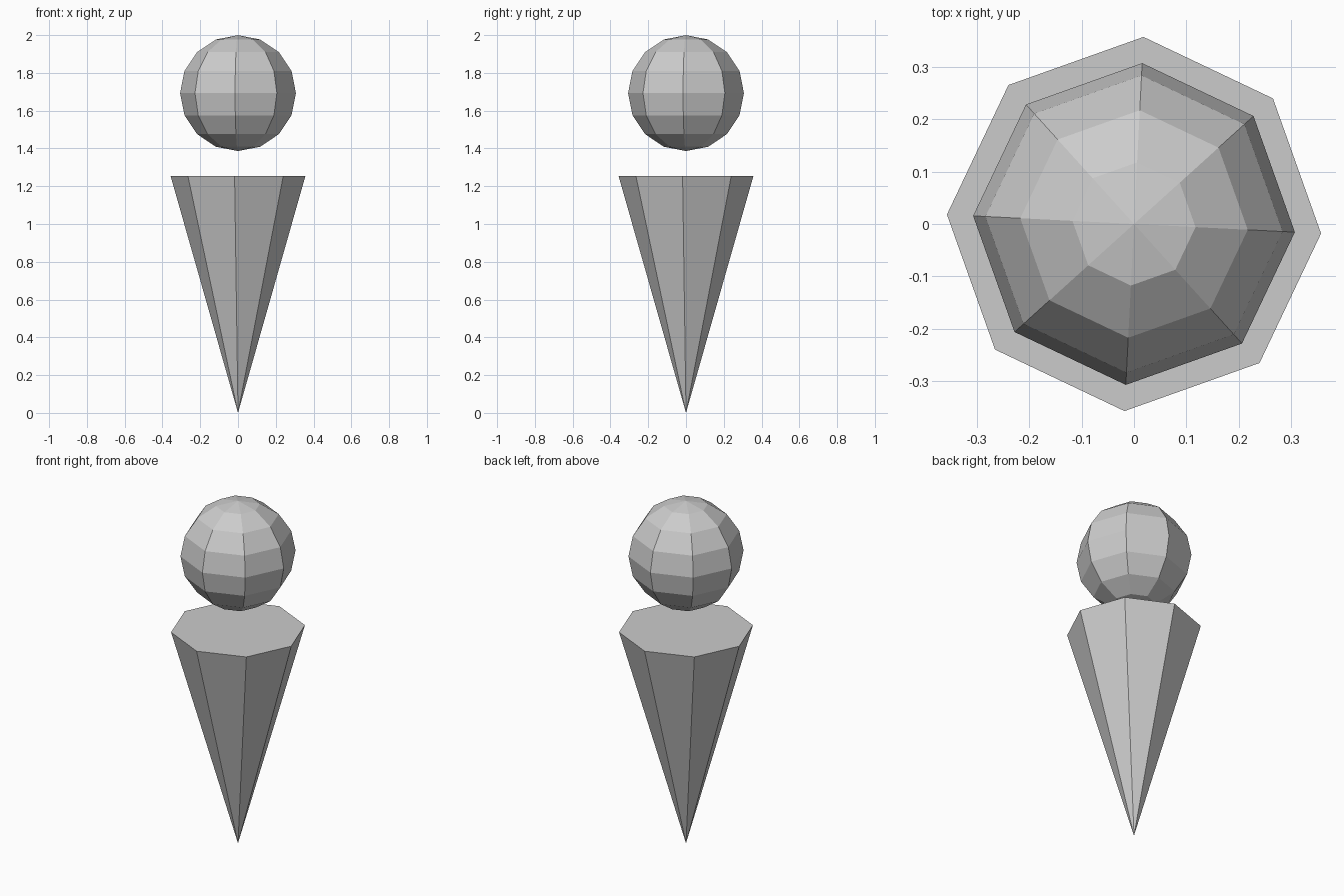
import bpy
from math import pi, radians

if "Cube" in bpy.data.objects:
    bpy.data.objects.remove(bpy.data.objects["Cube"])

SIDES = 8
TWIST = radians(-2.9)   # slight turn shared by both parts
CONE_R, CONE_H = 0.357, 1.253
BALL_R = 0.307

# Pointed body: capped eight-sided cone, tip down
bpy.ops.mesh.primitive_cone_add(vertices=SIDES, radius1=CONE_R, radius2=0, depth=CONE_H,
                                location=(0, 0, CONE_H / 2), rotation=(pi, 0, TWIST))
bpy.context.object.name = "pointed_body"

# Floating low-poly ball head
bpy.ops.mesh.primitive_uv_sphere_add(segments=SIDES, ring_count=8, radius=BALL_R,
                                     location=(0, 0, 2 - BALL_R), rotation=(0, 0, TWIST))
bpy.context.object.name = "ball_head"
